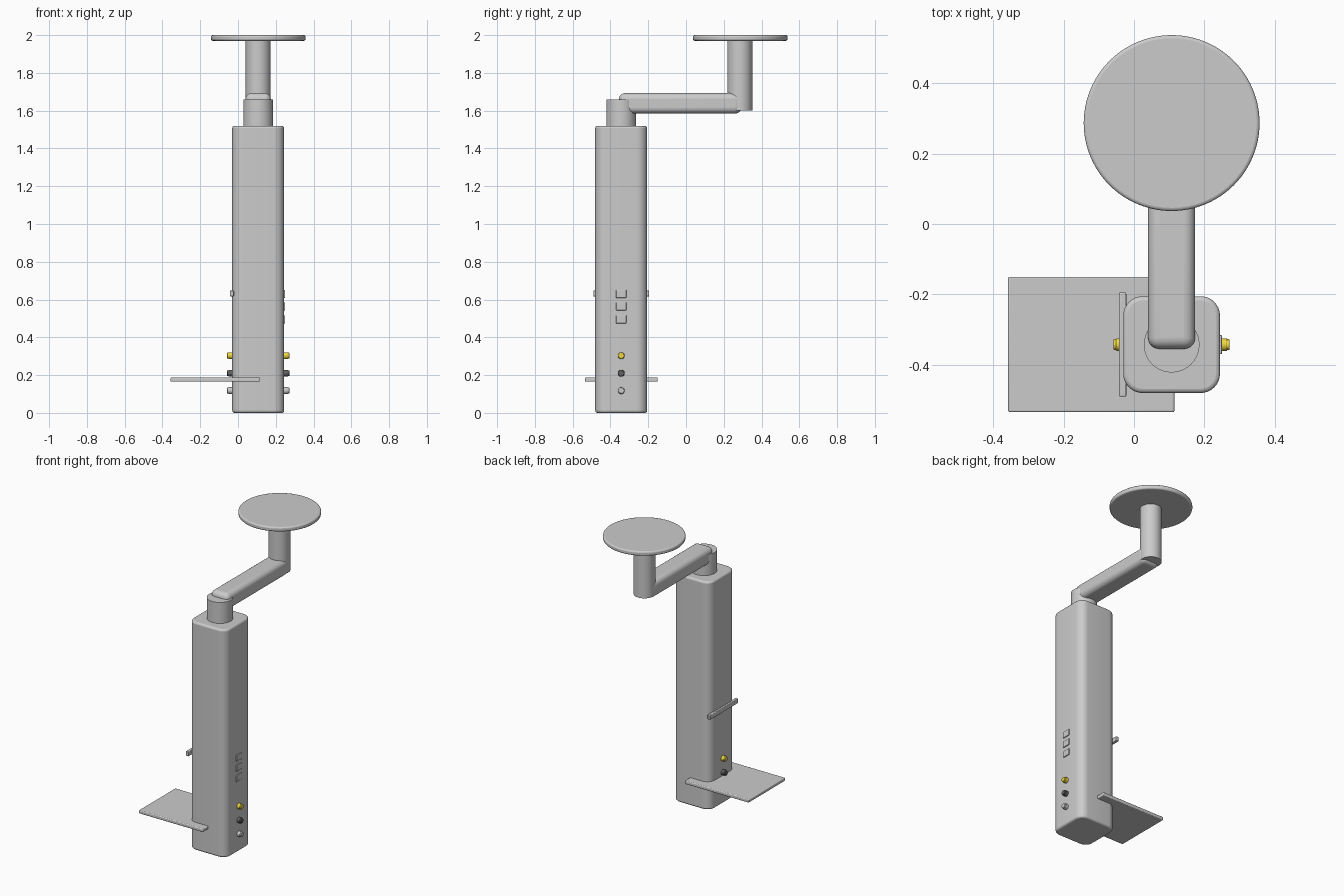
import bpy, bmesh
from math import radians, pi
from mathutils import Matrix

if "Cube" in bpy.data.objects:
    bpy.data.objects.remove(bpy.data.objects["Cube"])

CX, CY = 0.107, -0.343   # column axis
DY = 0.287               # disc axis


def material(name, rgb):
    m = bpy.data.materials.new(name)
    m.diffuse_color = (*rgb, 1)
    m.use_nodes = True
    m.node_tree.nodes["Principled BSDF"].inputs["Base Color"].default_value = m.diffuse_color
    return m


yellow = material("yellow", (0.85, 0.68, 0.05))
dark = material("dark_grey", (0.12, 0.12, 0.12))


def finish(name, bm, bevel, mat, segments=3):
    me = bpy.data.meshes.new(name)
    bm.to_mesh(me)
    bm.free()
    ob = bpy.data.objects.new(name, me)
    bpy.context.collection.objects.link(ob)
    if mat:
        me.materials.append(mat)
    if bevel:
        mod = ob.modifiers.new("bevel", 'BEVEL')
        mod.width, mod.segments = bevel, segments
        mod.limit_method, mod.angle_limit = 'ANGLE', radians(40)
    bpy.ops.object.select_all(action='DESELECT')
    ob.select_set(True)
    bpy.context.view_layer.objects.active = ob
    bpy.ops.object.shade_smooth_by_angle(angle=radians(35))
    return ob


def box(name, lo, hi, bevel=0, round_z=0, mat=None, segments=3):
    """Box between two corners; round_z rounds the vertical edges first."""
    bm = bmesh.new()
    size = [h - l for l, h in zip(lo, hi)]
    mid = [(l + h) / 2 for l, h in zip(lo, hi)]
    bmesh.ops.create_cube(bm, size=1, matrix=Matrix.Translation(mid) @ Matrix.Diagonal((*size, 1)))
    if round_z:
        edges = [e for e in bm.edges if abs(e.verts[0].co.z - e.verts[1].co.z) > 1e-4]
        bmesh.ops.bevel(bm, geom=edges, offset=round_z, segments=8, profile=0.5, affect='EDGES')
    return finish(name, bm, bevel, mat, segments)


def cylinder(name, centre, r, length, axis='Z', bevel=0, mat=None, sides=64):
    bm = bmesh.new()
    m = Matrix.Translation(centre)
    if axis == 'X':
        m = m @ Matrix.Rotation(pi / 2, 4, 'Y')
    bmesh.ops.create_cone(bm, cap_ends=True, segments=sides, radius1=r, radius2=r, depth=length, matrix=m)
    return finish(name, bm, bevel, mat)


# Column and swivel collar
H = 0.1375
box("column", (CX - H, CY - H, 0), (CX + H, CY + H, 1.52), bevel=0.012, round_z=0.055)
cylinder("collar", (CX, CY, 1.58), 0.079, 0.16)

# Arm, upright post and round top
box("arm", (CX - 0.067, -0.355, 1.585), (CX + 0.067, 0.293, 1.693), bevel=0.032, segments=6)
cylinder("post", (CX, DY - 0.002, 1.79), 0.066, 0.376)
cylinder("round_top", (CX, DY, 1.985), 0.25, 0.03, bevel=0.009, sides=96)

# Side shelf and rail
box("shelf", (-0.358, -0.535, 0.165), (0.115, -0.15, 0.187), bevel=0.005)
box("rail", (-0.043, CY - 0.148, 0.617), (-0.022, CY + 0.148, 0.648), bevel=0.004)

# Connectors on both sides: base ring plus narrower tip
for side, s in (("right", 1), ("left", -1)):
    for label, z, mat in (("upper", 0.303, yellow), ("middle", 0.21, dark), ("lower", 0.118, None)):
        cylinder(f"{side}_{label}_socket", (CX + s * 0.141, CY, z), 0.018, 0.034, 'X', 0.003, mat, 32)
        cylinder(f"{side}_{label}_tip", (CX + s * 0.15, CY, z), 0.0155, 0.03, 'X', 0.003, mat, 32)

# Square buttons on the right face
for i, z in enumerate((0.63, 0.564, 0.495)):
    box(f"button_{i + 1}", (CX + 0.12, CY - 0.027, z - 0.021), (CX + 0.143, CY + 0.027, z + 0.021), bevel=0.002)
